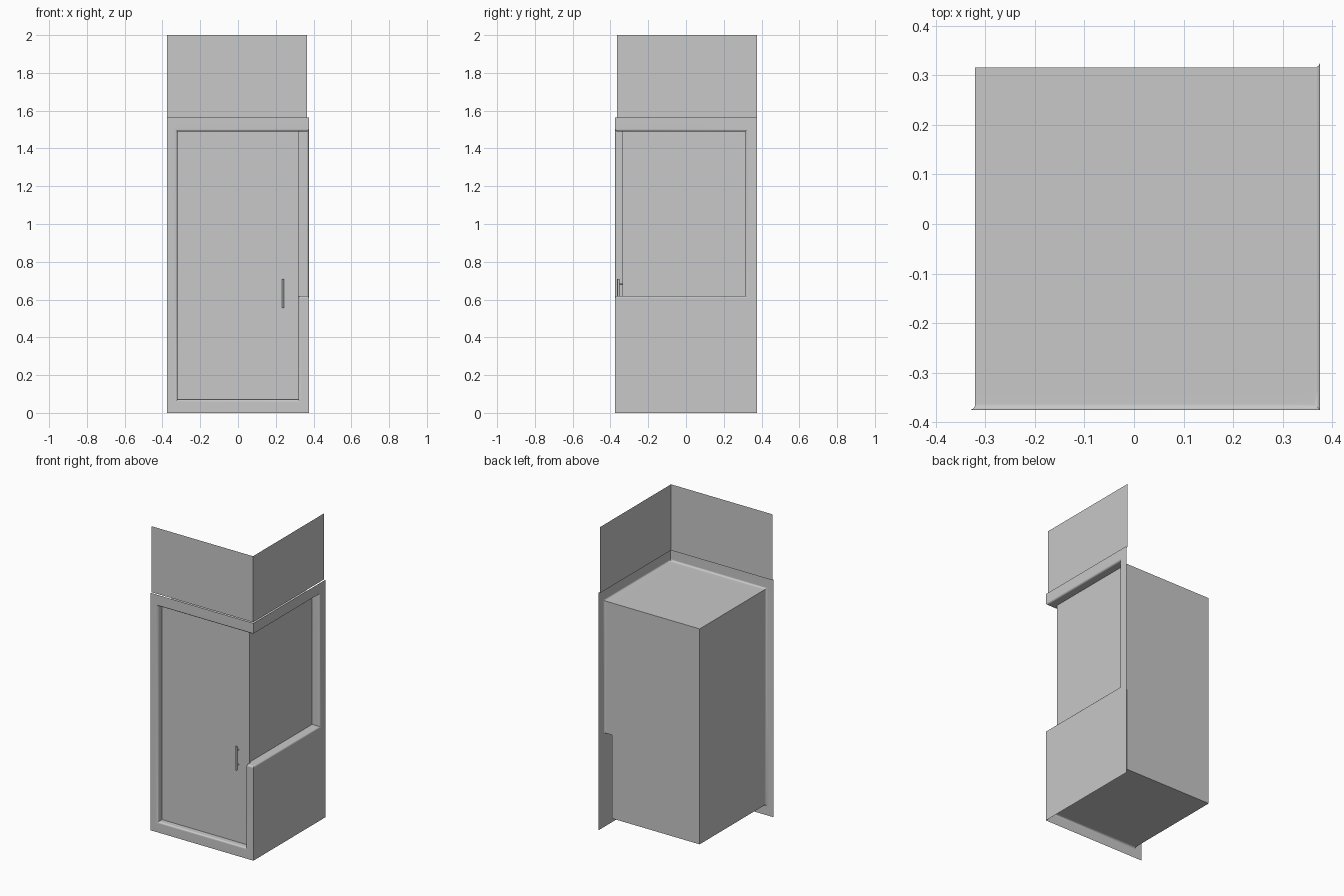
import bpy
import bmesh
from mathutils import Vector

cube = bpy.data.objects.get("Cube")
if cube:
    bpy.data.objects.remove(cube, do_unlink=True)

# Single plain grey for every part
GREY = (0.58, 0.58, 0.58, 1)
grey = bpy.data.materials.new("plain_grey")
grey.use_nodes = True
grey.diffuse_color = GREY
grey.node_tree.nodes["Principled BSDF"].inputs["Base Color"].default_value = GREY

# Main dimensions
OUT = 0.375                      # outer faces of the corner frame
IN_X, IN_F, IN_B = 0.32, -0.335, 0.315   # cabin sides, front and back
SILL, LEDGE, HEAD, LINTEL, TOP = 0.07, 0.62, 1.49, 1.565, 2.0
STOPS = (
    (-OUT, -IN_X, IN_X, OUT),
    (-OUT, IN_F, IN_B, OUT),
    (0, SILL, LEDGE, HEAD, LINTEL),
)


def finish(name, bm):
    mesh = bpy.data.meshes.new(name)
    bm.to_mesh(mesh)
    bm.free()
    obj = bpy.data.objects.new(name, mesh)
    bpy.context.collection.objects.link(obj)
    mesh.materials.append(grey)
    return obj


def smooth(obj):
    bpy.ops.object.select_all(action="DESELECT")
    obj.select_set(True)
    bpy.context.view_layer.objects.active = obj
    bpy.ops.object.shade_smooth_by_angle()


def sheet(bm, lo, hi, facing):
    """Axis-aligned sheet from lo to hi, split along the shared stops."""
    axis = next(i for i in range(3) if lo[i] == hi[i])
    u, v = [i for i in range(3) if i != axis]
    us, vs = [[s for s in STOPS[i] if lo[i] <= s <= hi[i]] for i in (u, v)]
    for u0, u1 in zip(us, us[1:]):
        for v0, v1 in zip(vs, vs[1:]):
            corners = []
            for a, b in ((u0, v0), (u1, v0), (u1, v1), (u0, v1)):
                p = [0, 0, 0]
                p[axis], p[u], p[v] = lo[axis], a, b
                corners.append(bm.verts.new(p))
            face = bm.faces.new(corners)
            face.normal_update()
            if face.normal[axis] * facing < 0:
                face.normal_flip()


def box(name, lo, hi):
    lo, hi = Vector(lo), Vector(hi)
    bm = bmesh.new()
    bmesh.ops.create_cube(bm, size=1)
    for v in bm.verts:
        v.co = (lo + hi) / 2 + v.co * (hi - lo)
    return finish(name, bm)


# Corner frame: thin outer sheets plus returns leading back to the cabin
bm = bmesh.new()
F = -OUT
# front sheet
sheet(bm, (-OUT, F, 0), (-IN_X, F, LINTEL), -1)
sheet(bm, (-IN_X, F, 0), (OUT, F, SILL), -1)
sheet(bm, (IN_X, F, SILL), (OUT, F, LEDGE), -1)
sheet(bm, (-IN_X, F, HEAD), (OUT, F, LINTEL), -1)
# side sheet
sheet(bm, (OUT, F, 0), (OUT, OUT, LEDGE), 1)
sheet(bm, (OUT, IN_B, LEDGE), (OUT, OUT, HEAD), 1)
sheet(bm, (OUT, F, HEAD), (OUT, OUT, LINTEL), 1)
# returns of the wrapped opening
sheet(bm, (-IN_X, F, SILL), (IN_X, IN_F, SILL), 1)
sheet(bm, (-IN_X, F, SILL), (-IN_X, IN_F, HEAD), 1)
sheet(bm, (IN_X, F, SILL), (IN_X, IN_F, LEDGE), -1)
sheet(bm, (-IN_X, F, HEAD), (OUT, IN_F, HEAD), -1)
sheet(bm, (IN_X, IN_F, HEAD), (OUT, IN_B, HEAD), -1)
sheet(bm, (IN_X, F, LEDGE), (OUT, IN_B, LEDGE), 1)
sheet(bm, (IN_X, IN_B, LEDGE), (OUT, IN_B, HEAD), -1)
bmesh.ops.remove_doubles(bm, verts=bm.verts, dist=0.0005)


def is_outer(face):
    c = face.calc_center_median()
    return abs(c.x - OUT) < 0.001 or abs(c.y + OUT) < 0.001


def is_rounded(edge):
    if len(edge.link_faces) != 2:
        return False
    if is_outer(edge.link_faces[0]) != is_outer(edge.link_faces[1]):
        return True
    # top of the short corner post
    return all(abs(v.co.x - IN_X) < 0.001 and abs(v.co.z - LEDGE) < 0.001
               for v in edge.verts) and edge.calc_face_angle() > 1


bm.normal_update()
bmesh.ops.bevel(bm, geom=[e for e in bm.edges if is_rounded(e)], offset=0.012,
                offset_type="OFFSET", segments=4, profile=0.5, affect="EDGES")
frame = finish("corner_frame", bm)
smooth(frame)
frame.modifiers.new("even_shading", "WEIGHTED_NORMAL").keep_sharp = True

# Cabin volume, with the door as its front face
box("cabin", (-IN_X, IN_F, SILL), (IN_X, IN_B, HEAD))

# Upper fascia: two thin panels meeting at the corner
INSET = 0.365
bm = bmesh.new()
plan = [(-OUT, -INSET), (INSET, -INSET), (INSET, OUT)]
low, high = [[bm.verts.new((x, y, z)) for x, y in plan] for z in (LINTEL, TOP)]
for i in range(2):
    bm.faces.new((low[i], low[i + 1], high[i + 1], high[i]))
finish("upper_fascia", bm)

# Door handle: upright bar on two standoffs
HX = 0.238


def rod(name, centre, radius, length, flat):
    bpy.ops.mesh.primitive_cylinder_add(
        vertices=16, radius=radius, depth=length, location=centre,
        rotation=(1.5708 if flat else 0, 0, 0))
    obj = bpy.context.object
    obj.name = name
    obj.data.materials.append(grey)
    smooth(obj)


rod("handle_bar", (HX, -0.358, 0.632), 0.006, 0.156, False)
for label, z in (("lower", 0.584), ("upper", 0.68)):
    rod(label + "_handle_standoff", (HX, -0.346, z), 0.004, 0.024, True)
